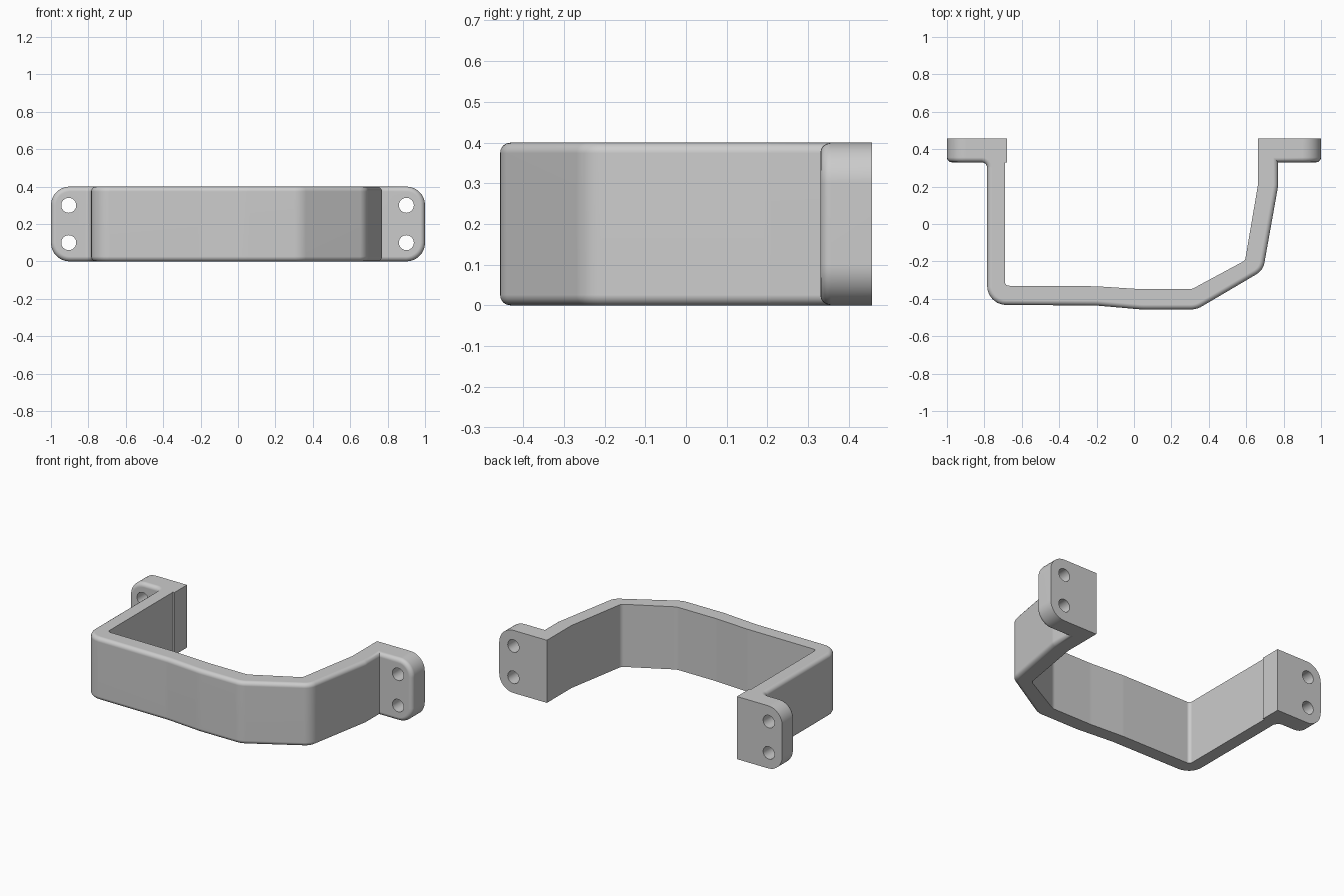
import bpy, bmesh
from math import tan, pi
from mathutils import Vector, Matrix

if "Cube" in bpy.data.objects:
    bpy.data.objects.remove(bpy.data.objects["Cube"])

HEIGHT = 0.4


def rounded(path, segs=6):
    """Turn (x, y, radius) corners into a point list with filleted corners."""
    out = []
    for i, (x, y, r) in enumerate(path):
        p = Vector((x, y))
        if r == 0:
            out.append(p)
            continue
        a = (Vector(path[i - 1][:2]) - p).normalized()
        b = (Vector(path[i + 1][:2]) - p).normalized()
        half = a.angle(b) / 2
        cut = r / tan(half)
        centre = p + (a + b).normalized() * (cut ** 2 + r ** 2) ** 0.5
        start, end = p + a * cut - centre, p + b * cut - centre
        for k in range(segs + 1):
            d = start.lerp(end, k / segs).normalized() * r
            out.append(centre + d)
    return out


# Plan outline: outer (front) side left to right, then inner side back
outer = rounded([(-1, .33, 0), (-.785, .33, .03), (-.785, -.432, .1),
                 (-.2, -.436, .3), (.04, -.457, .5), (.335, -.457, .12),
                 (.69, -.248, .09), (.77, .2, .1), (.77, .33, 0), (1, .33, 0)])
inner = rounded([(1, .457, 0), (.663, .457, 0), (.663, .21, 0), (.594, -.195, .03),
                 (.31, -.348, .06), (.03, -.348, .3), (-.2, -.333, .3),
                 (-.69, -.33, .02), (-.69, .33, 0), (-.68, .33, 0),
                 (-.68, .457, 0), (-1, .457, 0)])
outline = outer + inner

# Extrude the outline, marking the front faces
bm = bmesh.new()
low = [bm.verts.new((p.x, p.y, 0)) for p in outline]
high = [bm.verts.new((p.x, p.y, HEIGHT)) for p in outline]
bm.faces.new(low[::-1])
bm.faces.new(high)
n = len(outline)
for i in range(n):
    j = (i + 1) % n
    f = bm.faces.new((low[i], low[j], high[j], high[i]))
    f.material_index = 1 if i < len(outer) - 1 else 0
bm.normal_update()

# Round the flange ends
ends = [e for e in bm.edges if all(abs(abs(v.co.x) - 1) < 1e-4 for v in e.verts)
        and abs(e.verts[0].co.z - e.verts[1].co.z) < 1e-4]
bmesh.ops.bevel(bm, geom=ends, offset=0.1, offset_type='OFFSET', segments=8,
                profile=0.5, affect='EDGES')

# Soften the rim around the whole front side
rim = [e for e in bm.edges if sum(f.material_index for f in e.link_faces) == 1]
bmesh.ops.bevel(bm, geom=rim, offset=0.026, offset_type='OFFSET', segments=4,
                profile=0.5, affect='EDGES')
for f in bm.faces:
    f.material_index = 0
bmesh.ops.recalc_face_normals(bm, faces=bm.faces)
mesh = bpy.data.meshes.new("bracket_handle")
bm.to_mesh(mesh)
bm.free()
handle = bpy.data.objects.new("bracket_handle", mesh)
bpy.context.collection.objects.link(handle)

# Screw holes
bm = bmesh.new()
for x in (-.905, .9):
    for z in (.1, .3):
        bmesh.ops.create_cone(bm, cap_ends=True, segments=32, radius1=.04, radius2=.04,
                              depth=.4, matrix=Matrix.Translation((x, .4, z))
                              @ Matrix.Rotation(pi / 2, 4, 'X'))
cut_mesh = bpy.data.meshes.new("hole_cutter")
bm.to_mesh(cut_mesh)
bm.free()
cutter = bpy.data.objects.new("hole_cutter", cut_mesh)
bpy.context.collection.objects.link(cutter)
cutter.hide_render = True

mod = handle.modifiers.new("screw_holes", 'BOOLEAN')
mod.operation, mod.solver, mod.object = 'DIFFERENCE', 'EXACT', cutter
bpy.context.view_layer.objects.active = handle
handle.select_set(True)
bpy.ops.object.modifier_apply(modifier=mod.name)
bpy.data.objects.remove(cutter)

# Smooth curves, crisp edges
bpy.ops.object.shade_smooth_by_angle(angle=0.5)
weighted = handle.modifiers.new("even_shading", 'WEIGHTED_NORMAL')
weighted.keep_sharp = True
